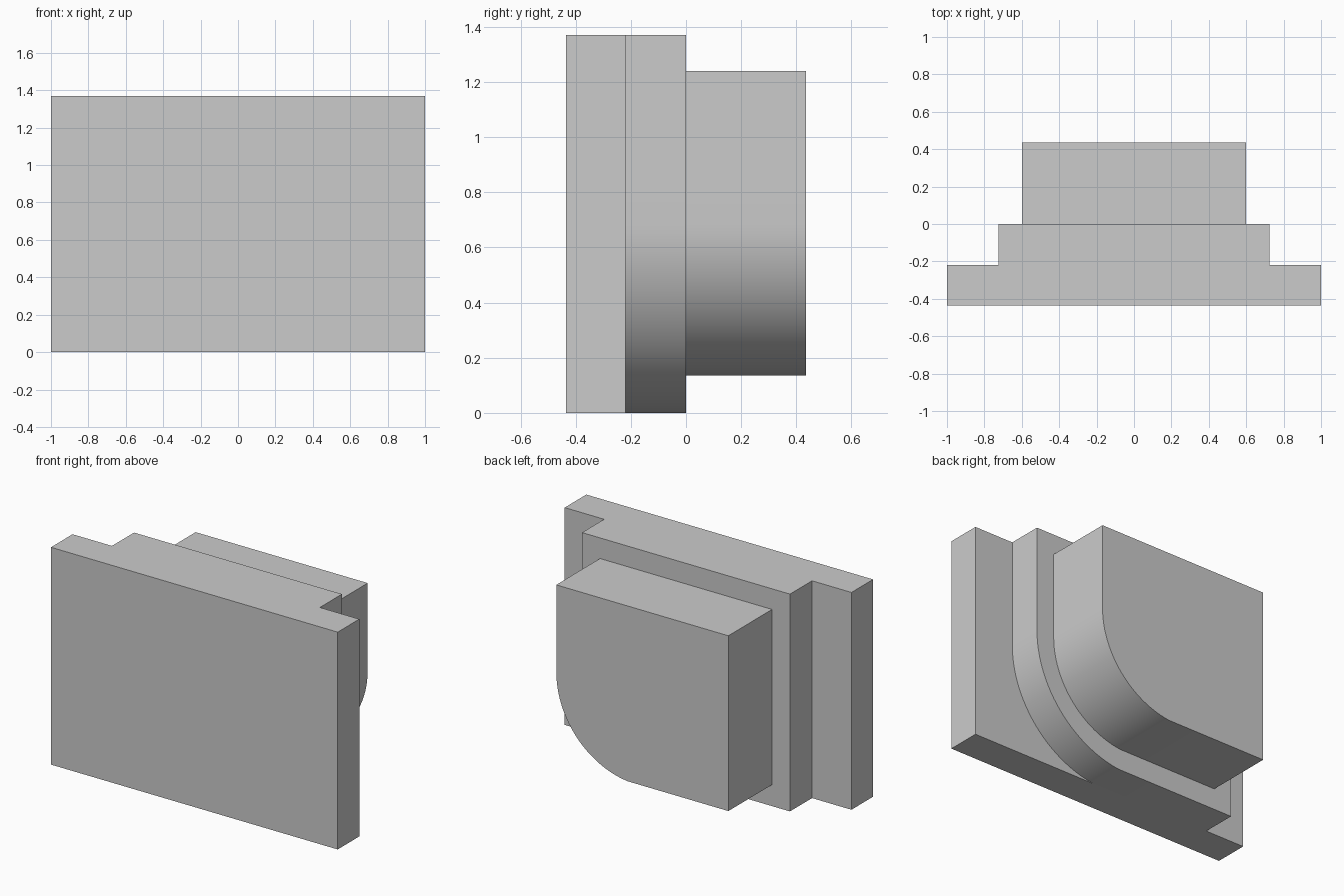
import bpy
import bmesh
from math import cos, sin, radians

cube = bpy.data.objects.get("Cube")
if cube:
    bpy.data.objects.remove(cube, do_unlink=True)

# Single grey finish
grey = bpy.data.materials.new("grey")
grey.use_nodes = True
colour = (0.6, 0.6, 0.6, 1)
grey.diffuse_color = colour
grey.node_tree.nodes["Principled BSDF"].inputs["Base Color"].default_value = colour

# Shared centre of the rounded lower corners
CENTRE_X, CENTRE_Z = 0.045, 0.69


def rounded_outline(half_width, bottom, top, steps=24):
    """Rectangle with its lower left (+x) corner swept by a large arc."""
    rx, rz = half_width - CENTRE_X, CENTRE_Z - bottom
    points = [(-half_width, bottom), (-half_width, top), (half_width, top)]
    for i in range(steps + 1):
        a = radians(84) * i / steps
        points.append((CENTRE_X + rx * cos(a),
                       CENTRE_Z - rz * sin(a) / sin(radians(84))))
    return points


def extrude_part(name, outline, front, back):
    """Extrude an x-z outline from the front depth to the back depth."""
    bm = bmesh.new()
    face = bm.faces.new([bm.verts.new((x, front, z)) for x, z in outline])
    result = bmesh.ops.extrude_face_region(bm, geom=[face])
    moved = [v for v in result["geom"] if isinstance(v, bmesh.types.BMVert)]
    bmesh.ops.translate(bm, verts=moved, vec=(0, back - front, 0))
    bmesh.ops.recalc_face_normals(bm, faces=bm.faces)
    mesh = bpy.data.meshes.new(name)
    bm.to_mesh(mesh)
    bm.free()
    mesh.materials.append(grey)
    obj = bpy.data.objects.new(name, mesh)
    bpy.context.collection.objects.link(obj)
    bpy.ops.object.select_all(action="DESELECT")
    obj.select_set(True)
    bpy.context.view_layer.objects.active = obj
    bpy.ops.object.shade_smooth_by_angle(angle=radians(30))
    return obj


# Flat front slab, stepped middle layer and raised rear block
extrude_part("front_plate", [(-1, 0), (-1, 1.37), (1, 1.37), (1, 0)], -0.435, -0.22)
extrude_part("middle_plate", rounded_outline(0.725, 0, 1.37), -0.22, 0)
extrude_part("rear_block", rounded_outline(0.6, 0.135, 1.24), 0, 0.435)
